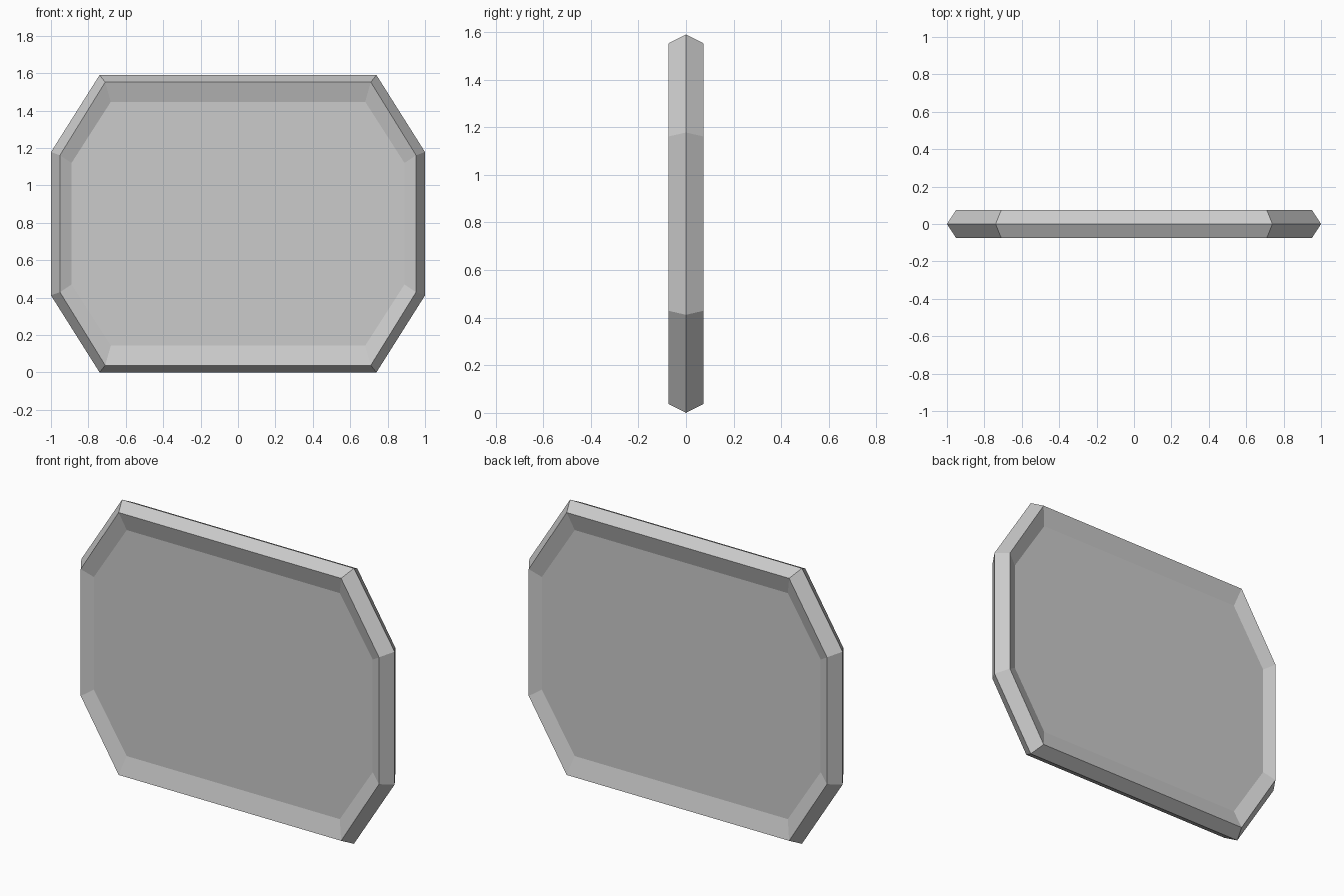
import bpy
import bmesh

if "Cube" in bpy.data.objects:
    bpy.data.objects.remove(bpy.data.objects["Cube"])

MID = 0.795  # centre height


def octagon(bm, y, wide, flat, tall, side):
    """Ring of an octagon: half width, half top edge, half height, half side edge."""
    quarter = [(wide, side), (flat, tall)]
    pts = quarter + [(-x, z) for x, z in reversed(quarter)]
    pts += [(-x, -z) for x, z in pts]
    return [bm.verts.new((x, y, z + MID)) for x, z in pts]


# Half widths and heights of the rings, from the front panel to the back panel
panel = (0.89, 0.68, 0.652, 0.325)
rim = (0.952, 0.71, 0.757, 0.366)
ridge = (1.0, 0.74, 0.795, 0.383)
rings = [(-0.043, panel), (-0.074, rim), (0.0, ridge), (0.074, rim), (0.043, panel)]

# Octagonal slab with a ridged edge and a recessed panel on both sides
bm = bmesh.new()
loops = [octagon(bm, y, *size) for y, size in rings]
for a, b in zip(loops, loops[1:]):
    for i in range(8):
        j = (i + 1) % 8
        bm.faces.new((a[i], a[j], b[j], b[i]))
bm.faces.new(loops[0])
bm.faces.new(loops[-1])
bmesh.ops.recalc_face_normals(bm, faces=bm.faces)

mesh = bpy.data.meshes.new("octagonal_panel")
bm.to_mesh(mesh)
bm.free()
obj = bpy.data.objects.new("octagonal_panel", mesh)
bpy.context.collection.objects.link(obj)
